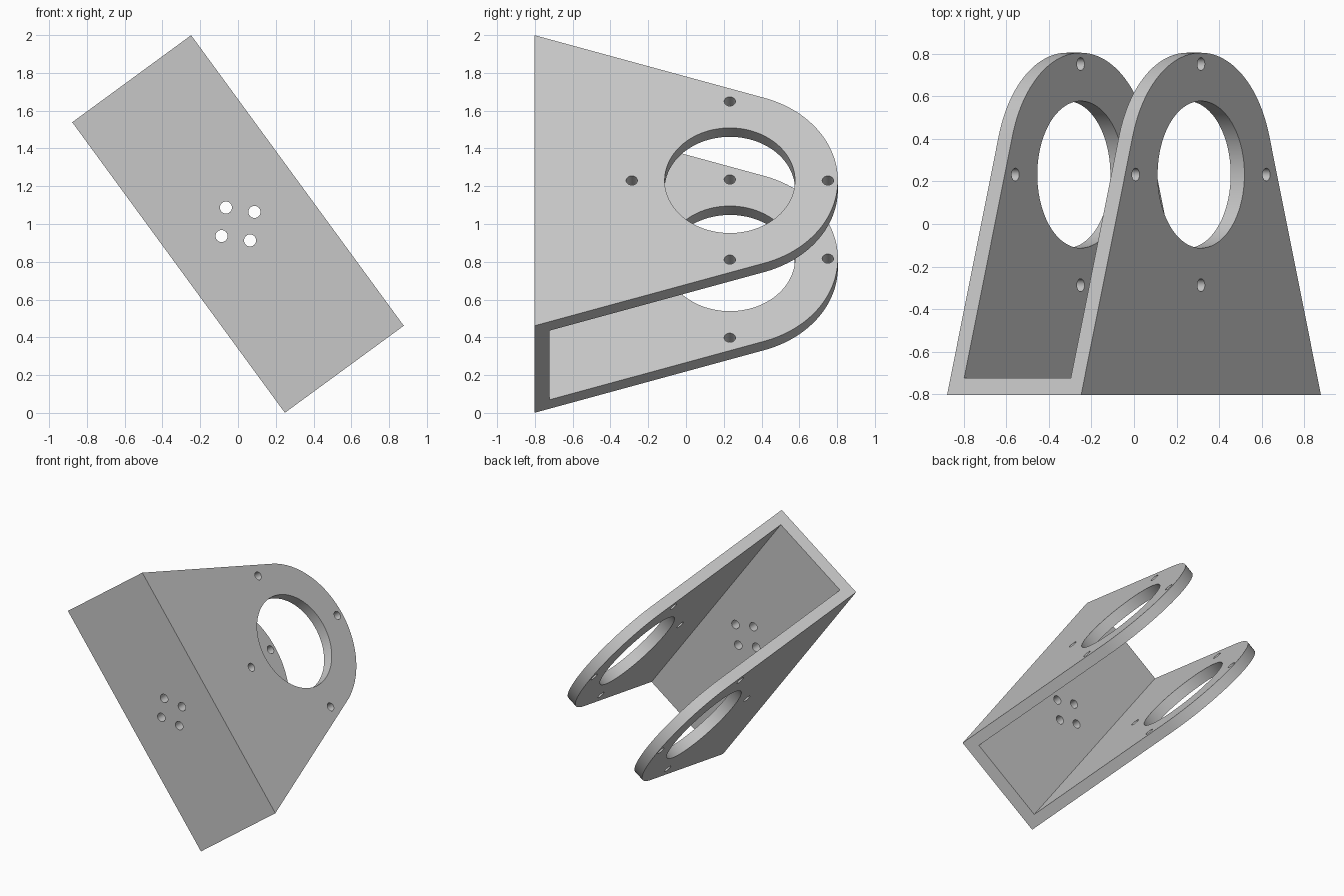
import bpy, bmesh
from math import radians, cos, sin, pi, acos, atan2, hypot
from mathutils import Matrix

if "Cube" in bpy.data.objects:
    bpy.data.objects.remove(bpy.data.objects["Cube"], do_unlink=True)

LENGTH, WIDTH, WALL = 1.906, 0.78, 0.08
FRONT, CENTRE_Y = -0.802, 0.232          # mounting face, axis of the bores
OUTER_R, BORE_R, SCREW_RING, SCREW_R = 0.572, 0.345, 0.519, 0.03
MOUNT_RING, MOUNT_R = 0.108, 0.032

grey = bpy.data.materials.new("plain grey")
grey.use_nodes = True
colour = (0.57, 0.57, 0.57, 1)
grey.diffuse_color = colour
grey.node_tree.nodes["Principled BSDF"].inputs["Base Color"].default_value = colour


def make_object(name, bm):
    bmesh.ops.recalc_face_normals(bm, faces=bm.faces[:])
    mesh = bpy.data.meshes.new(name)
    bm.to_mesh(mesh)
    bm.free()
    obj = bpy.data.objects.new(name, mesh)
    bpy.context.collection.objects.link(obj)
    mesh.materials.append(grey)
    return obj


def cylinder(name, radius, depth, matrix, sides):
    bm = bmesh.new()
    bmesh.ops.create_cone(bm, cap_ends=True, segments=sides, radius1=radius,
                          radius2=radius, depth=depth, matrix=matrix)
    return make_object(name, bm)


# Solid body: tapered sides running tangent into a round end
half = LENGTH / 2
drop = FRONT - CENTRE_Y
tangent = atan2(drop, half) + acos(OUTER_R / hypot(half, drop))
steps = 64
outline = [(-half, FRONT), (half, FRONT)]
for i in range(steps + 1):
    a = tangent + (pi - 2 * tangent) * i / steps
    outline.append((OUTER_R * cos(a), CENTRE_Y + OUTER_R * sin(a)))
bm = bmesh.new()
face = bm.faces.new([bm.verts.new((x, y, -WIDTH / 2)) for x, y in outline])
extruded = bmesh.ops.extrude_face_region(bm, geom=[face])["geom"]
bmesh.ops.translate(bm, vec=(0, 0, WIDTH),
                    verts=[v for v in extruded if isinstance(v, bmesh.types.BMVert)])
bracket = make_object("clevis_bracket", bm)

# Slot between the two arms
bm = bmesh.new()
slot_y = FRONT + WALL
bmesh.ops.create_cube(bm, size=1, matrix=Matrix.Translation((0, slot_y + 1, 0))
                      @ Matrix.Diagonal((3, 2, WIDTH - 2 * WALL, 1)))
cutters = [make_object("slot_cutter", bm)]

# Large bores and the screw holes around them, through both arms
cutters.append(cylinder("bore_cutter", BORE_R, 2,
                        Matrix.Translation((0, CENTRE_Y, 0)), 96))
for i in range(4):
    a = i * pi / 2
    dx, dy = cos(a), sin(a)
    cutters.append(cylinder("screw_cutter", SCREW_R, 2, Matrix.Translation(
        (SCREW_RING * dx, CENTRE_Y + SCREW_RING * dy, 0)), 32))
    # Mounting holes through the base plate
    cutters.append(cylinder("mount_cutter", MOUNT_R, 4 * WALL, Matrix.Translation(
        (MOUNT_RING * dx, FRONT, MOUNT_RING * dy)) @ Matrix.Rotation(pi / 2, 4, 'X'), 32))

bpy.ops.object.select_all(action='DESELECT')
bpy.context.view_layer.objects.active = bracket
bracket.select_set(True)
for cutter in cutters:
    cutter.hide_render = True
    mod = bracket.modifiers.new("cut", 'BOOLEAN')
    mod.operation = 'DIFFERENCE'
    mod.solver = 'EXACT'
    mod.object = cutter
    bpy.ops.object.modifier_apply(modifier=mod.name)
for cutter in cutters:
    bpy.data.objects.remove(cutter, do_unlink=True)

# Tilt the bracket about the front-back axis and shade the round walls
bracket.data.transform(Matrix.Translation((0, 0, 1)) @ Matrix.Rotation(radians(53.8), 4, 'Y'))
bpy.ops.object.shade_smooth_by_angle(angle=radians(30))
